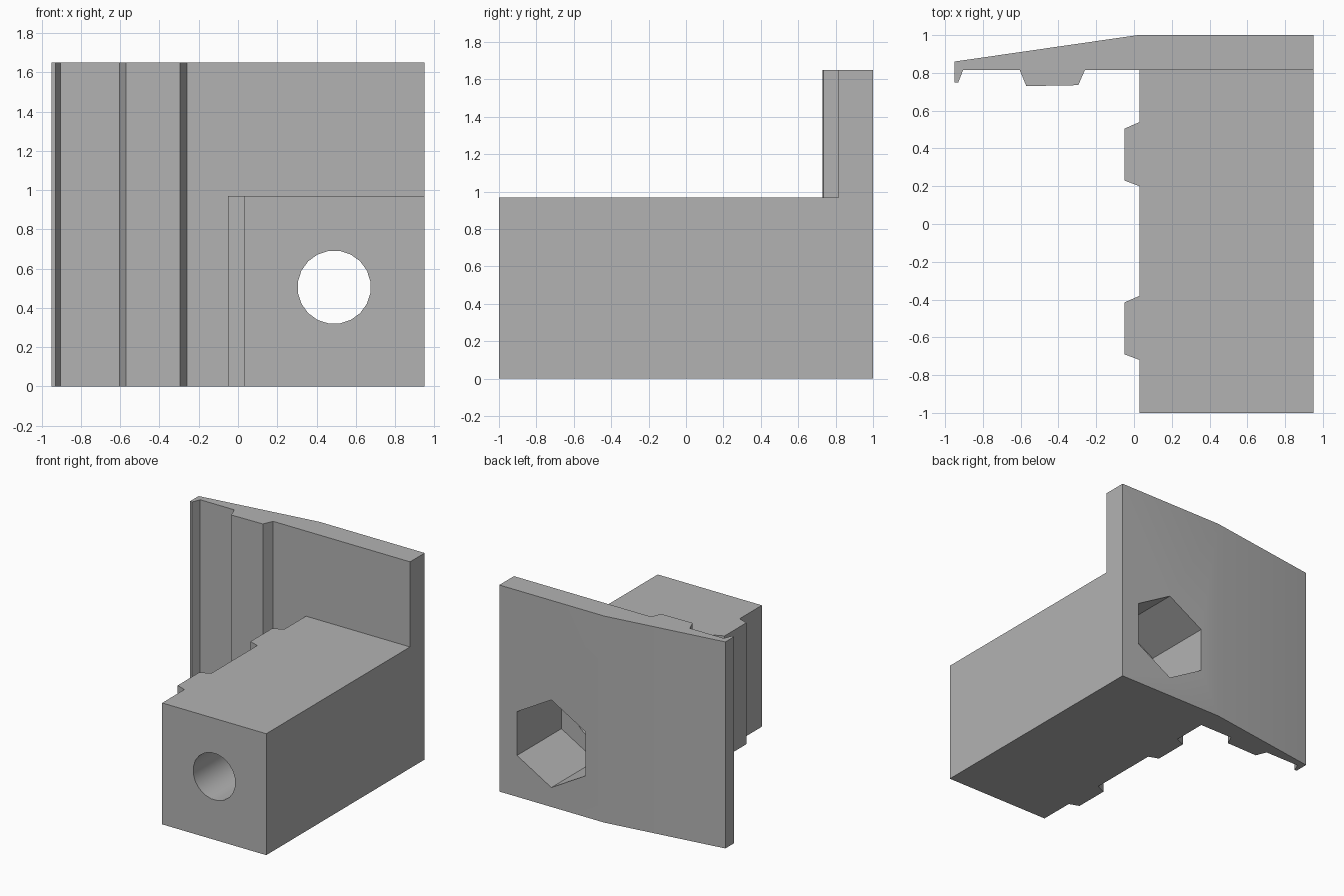
import bpy
import bmesh
import math
from mathutils import Matrix

cube = bpy.data.objects.get("Cube")
if cube:
    bpy.data.objects.remove(cube, do_unlink=True)

grey = bpy.data.materials.new("plain_grey")
grey.use_nodes = True
colour = (0.45, 0.45, 0.45, 1)
grey.diffuse_color = colour
grey.node_tree.nodes["Principled BSDF"].inputs["Base Color"].default_value = colour


def add_object(name, bm):
    bmesh.ops.recalc_face_normals(bm, faces=bm.faces)
    mesh = bpy.data.meshes.new(name)
    bm.to_mesh(mesh)
    bm.free()
    mesh.materials.append(grey)
    obj = bpy.data.objects.new(name, mesh)
    bpy.context.collection.objects.link(obj)
    return obj


def extrude_plan(name, outline, height):
    bm = bmesh.new()
    face = bm.faces.new([bm.verts.new((x, y, 0)) for x, y in outline])
    top = bmesh.ops.extrude_face_region(bm, geom=[face])["geom"]
    bmesh.ops.translate(bm, vec=(0, 0, height),
                        verts=[v for v in top if isinstance(v, bmesh.types.BMVert)])
    return add_object(name, bm)


def bore(name, sides, radius, y0, y1, turn):
    """Prism along y, centred on the bolt axis."""
    bm = bmesh.new()
    place = (Matrix.Translation((0.49, (y0 + y1) / 2, 0.505))
             @ Matrix.Rotation(math.pi / 2, 4, 'X')
             @ Matrix.Rotation(turn, 4, 'Z'))
    bmesh.ops.create_cone(bm, cap_ends=True, segments=sides, radius1=radius,
                          radius2=radius, depth=y1 - y0, matrix=place)
    obj = add_object(name, bm)
    obj.hide_render = True
    return obj


def combine(target, other, operation):
    mod = target.modifiers.new(other.name, 'BOOLEAN')
    mod.operation = operation
    mod.solver = 'EXACT'
    mod.object = other
    with bpy.context.temp_override(object=target, active_object=target):
        bpy.ops.object.modifier_apply(modifier=mod.name)
    bpy.data.objects.remove(other, do_unlink=True)


# Tall plate with a sloped back, a wide rib and an end lip
plate = extrude_plan("clamp_body", [
    (0.95, 1), (0.02, 1), (-0.95, 0.86), (-0.95, 0.75), (-0.93, 0.75),
    (-0.905, 0.815), (-0.605, 0.815), (-0.57, 0.73), (-0.295, 0.735),
    (-0.26, 0.815), (0.95, 0.815)], 1.65)

# Long block with two tapered side ribs
block_outline = [(0.95, 0.9), (0.95, -1), (0.03, -1)]
for start in (-0.72, 0.2):
    block_outline += [(0.03, start), (-0.05, start + 0.03),
                      (-0.05, start + 0.305), (0.03, start + 0.34)]
block_outline.append((0.03, 0.9))
block = extrude_plan("block", block_outline, 0.97)
combine(plate, block, 'UNION')

# Round bolt hole and hexagonal nut pocket
combine(plate, bore("bolt_hole", 20, 0.187, -1.2, 1.2, math.pi / 20), 'DIFFERENCE')
combine(plate, bore("nut_pocket", 6, 0.35, 0.44, 1.2, 0), 'DIFFERENCE')

bpy.ops.object.select_all(action='DESELECT')
plate.select_set(True)
bpy.context.view_layer.objects.active = plate
bpy.ops.object.shade_smooth_by_angle(angle=math.radians(30))
